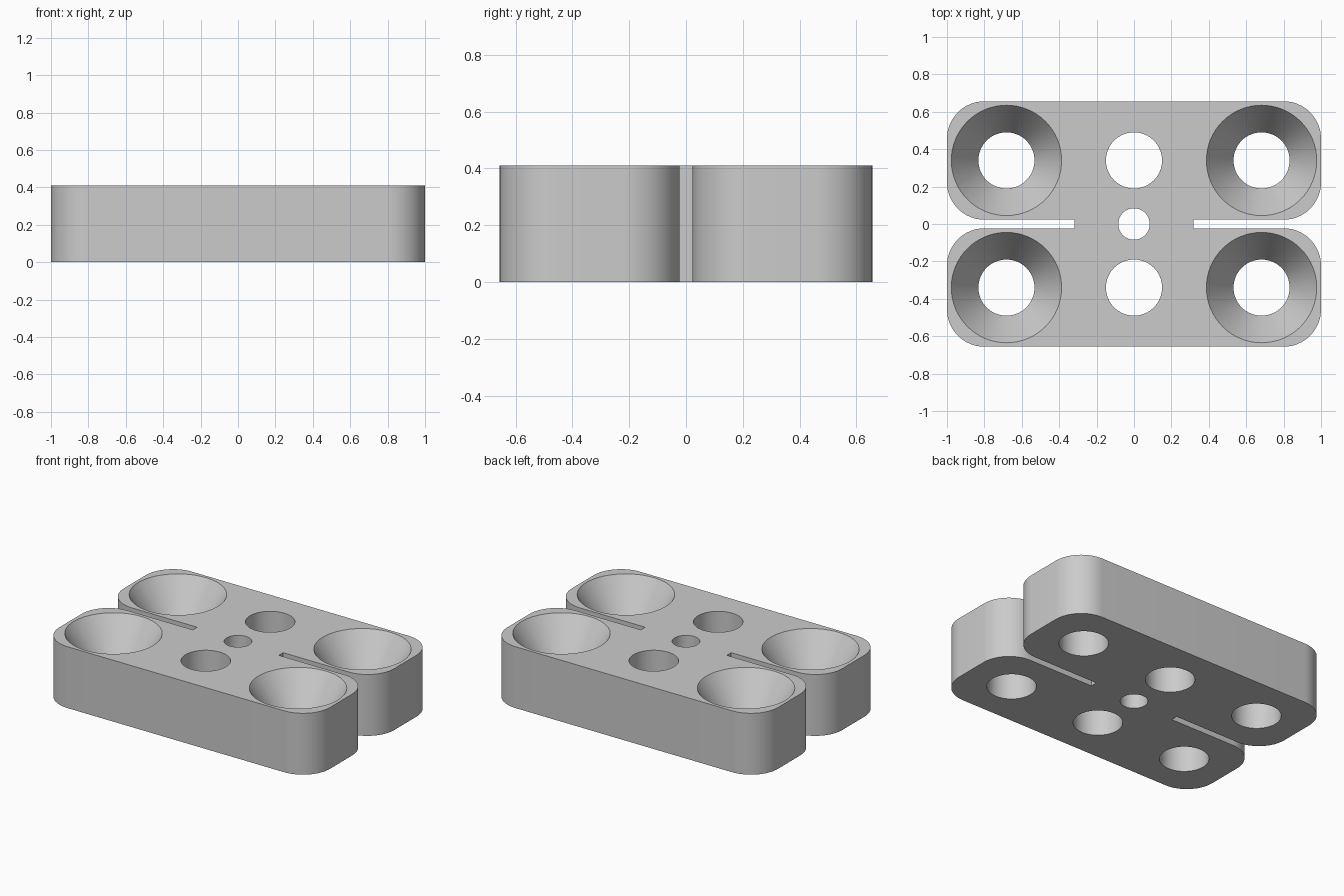
import bpy
import bmesh
from math import cos, sin, pi

HEIGHT = 0.41
HALF_X, HALF_Y = 1.0, 0.656
SLOT_X, SLOT_Y = 0.318, 0.023
CORNER = 0.2
SINK_DEPTH = 0.22

if "Cube" in bpy.data.objects:
    bpy.data.objects.remove(bpy.data.objects["Cube"], do_unlink=True)

grey = bpy.data.materials.new("plain grey")
grey.use_nodes = True
grey.diffuse_color = (0.6, 0.6, 0.6, 1)
grey.node_tree.nodes["Principled BSDF"].inputs["Base Color"].default_value = (0.6, 0.6, 0.6, 1)


def make_object(name, bm):
    bmesh.ops.recalc_face_normals(bm, faces=bm.faces)
    mesh = bpy.data.meshes.new(name)
    bm.to_mesh(mesh)
    bm.free()
    mesh.materials.append(grey)
    obj = bpy.data.objects.new(name, mesh)
    bpy.context.collection.objects.link(obj)
    return obj


def arc(cx, cy, start, steps=16):
    """Quarter turn, anticlockwise."""
    return [(cx + CORNER * cos(start + pi / 2 * i / steps),
             cy + CORNER * sin(start + pi / 2 * i / steps)) for i in range(steps + 1)]


def lathe(bm, x, y, profile, segments=64):
    """Closed solid of revolution from (radius, z) pairs."""
    rings = [[bm.verts.new((x + r * cos(2 * pi * i / segments),
                            y + r * sin(2 * pi * i / segments), z))
              for i in range(segments)] for r, z in profile]
    for low, high in zip(rings, rings[1:]):
        for i in range(segments):
            j = (i + 1) % segments
            bm.faces.new((low[i], low[j], high[j], high[i]))
    bm.faces.new(rings[0][::-1])
    bm.faces.new(rings[-1])


# Plate outline: four rounded lobes parted by a slot at each end
right_end = [(SLOT_X, SLOT_Y)]
right_end += arc(HALF_X - CORNER, SLOT_Y + CORNER, -pi / 2)
right_end += arc(HALF_X - CORNER, HALF_Y - CORNER, 0)
upper = right_end + [(-x, y) for x, y in reversed(right_end)]
outline = upper + [(-x, -y) for x, y in upper]

bm = bmesh.new()
base = bm.faces.new([bm.verts.new((x, y, 0)) for x, y in outline])
grown = bmesh.ops.extrude_face_region(bm, geom=[base], use_keep_orig=True)
top_verts = [v for v in grown["geom"] if isinstance(v, bmesh.types.BMVert)]
bmesh.ops.translate(bm, verts=top_verts, vec=(0, 0, HEIGHT))
plate = make_object("plate", bm)

# Hole cutters: countersunk corner holes and plain middle holes
bm = bmesh.new()
over = 0.1
slope = (0.295 - 0.15) / SINK_DEPTH
sink = [(0.15, -over), (0.15, HEIGHT - SINK_DEPTH),
        (0.295 + slope * over, HEIGHT + over)]
for sy in (-1, 1):
    for sx in (-1, 1):
        lathe(bm, 0.682 * sx, 0.34 * sy, sink)
    lathe(bm, 0, 0.34 * sy, [(0.15, -over), (0.15, HEIGHT + over)])
lathe(bm, 0, 0, [(0.084, -over), (0.084, HEIGHT + over)])
cutter = make_object("hole_cutter", bm)
cutter.hide_render = True

# Cut the holes, then drop the cutter
cut = plate.modifiers.new("holes", "BOOLEAN")
cut.operation = "DIFFERENCE"
cut.solver = "EXACT"
cut.use_self = True
cut.object = cutter
bpy.ops.object.select_all(action="DESELECT")
plate.select_set(True)
bpy.context.view_layer.objects.active = plate
bpy.ops.object.modifier_apply(modifier=cut.name)
bpy.data.objects.remove(cutter, do_unlink=True)
bpy.ops.object.shade_smooth_by_angle(angle=pi / 6)
